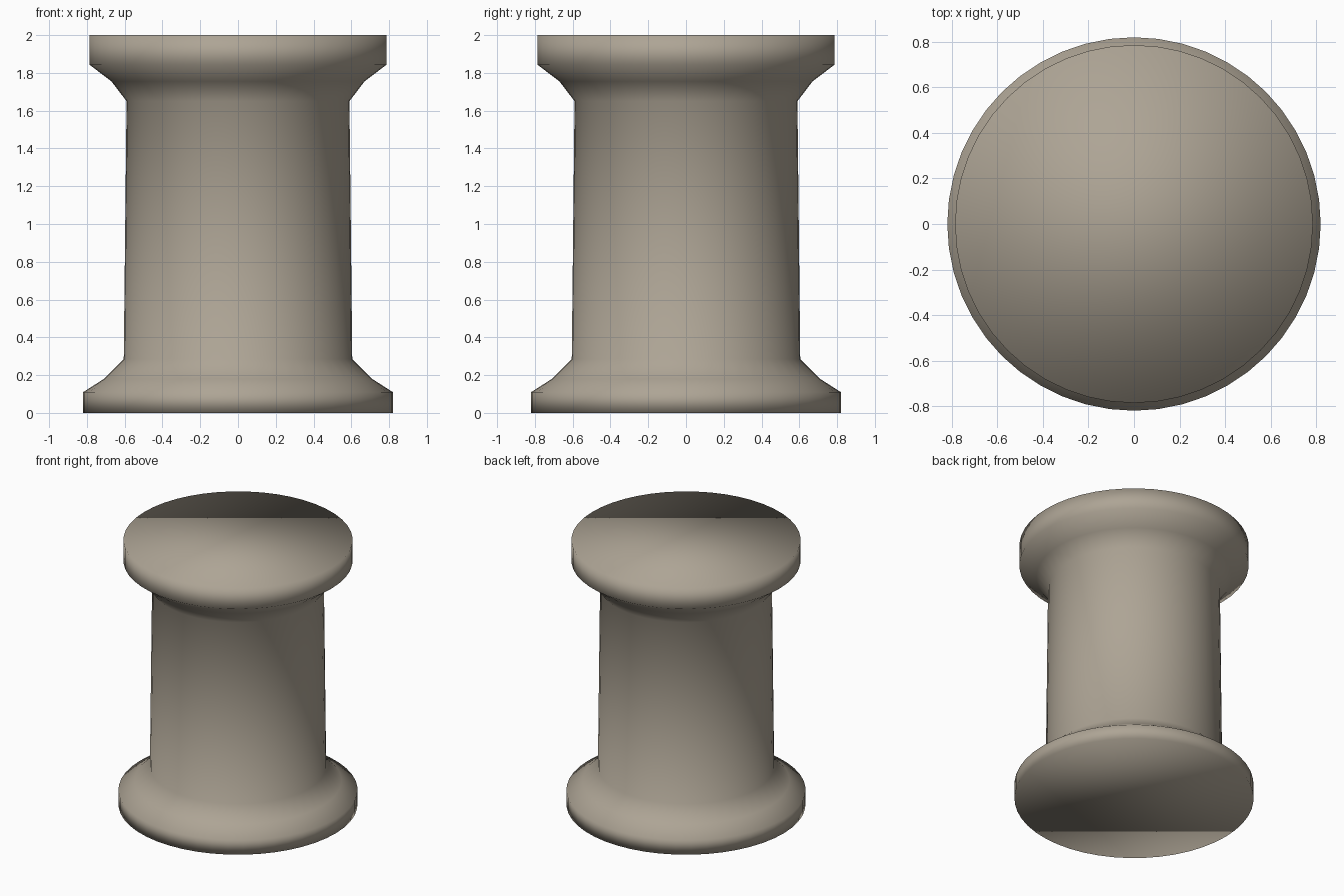
import bpy, bmesh
from math import cos, sin, tau

if "Cube" in bpy.data.objects:
    bpy.data.objects.remove(bpy.data.objects["Cube"])

SEGMENTS = 48

# Spool outline (radius, height): bottom flange, tapered core, top flange
profile = [(0.82, 0.0), (0.82, 0.11), (0.71, 0.18), (0.605, 0.285),
           (0.59, 1.65), (0.67, 1.755), (0.786, 1.843), (0.786, 2.0)]


def lathe(name, points, segments):
    bm = bmesh.new()
    rings = [[bm.verts.new((r * cos(tau * i / segments), r * sin(tau * i / segments), z))
              for i in range(segments)] for r, z in points]
    for low, high in zip(rings, rings[1:]):
        for i in range(segments):
            j = (i + 1) % segments
            bm.faces.new((low[i], low[j], high[j], high[i]))
    # Flat end caps
    bm.faces.new(rings[0][::-1])
    bm.faces.new(rings[-1])
    # Smooth all over, so the caps blend softly into the rims
    for face in bm.faces:
        face.smooth = True
    mesh = bpy.data.meshes.new(name)
    bm.to_mesh(mesh)
    bm.free()
    obj = bpy.data.objects.new(name, mesh)
    bpy.context.collection.objects.link(obj)
    return obj


# Spool body in warm grey-brown
spool = lathe("spool", profile, SEGMENTS)
material = bpy.data.materials.new("warm_grey")
material.diffuse_color = (0.42, 0.372, 0.30, 1.0)
material.use_nodes = True
material.node_tree.nodes["Principled BSDF"].inputs["Base Color"].default_value = material.diffuse_color
spool.data.materials.append(material)
